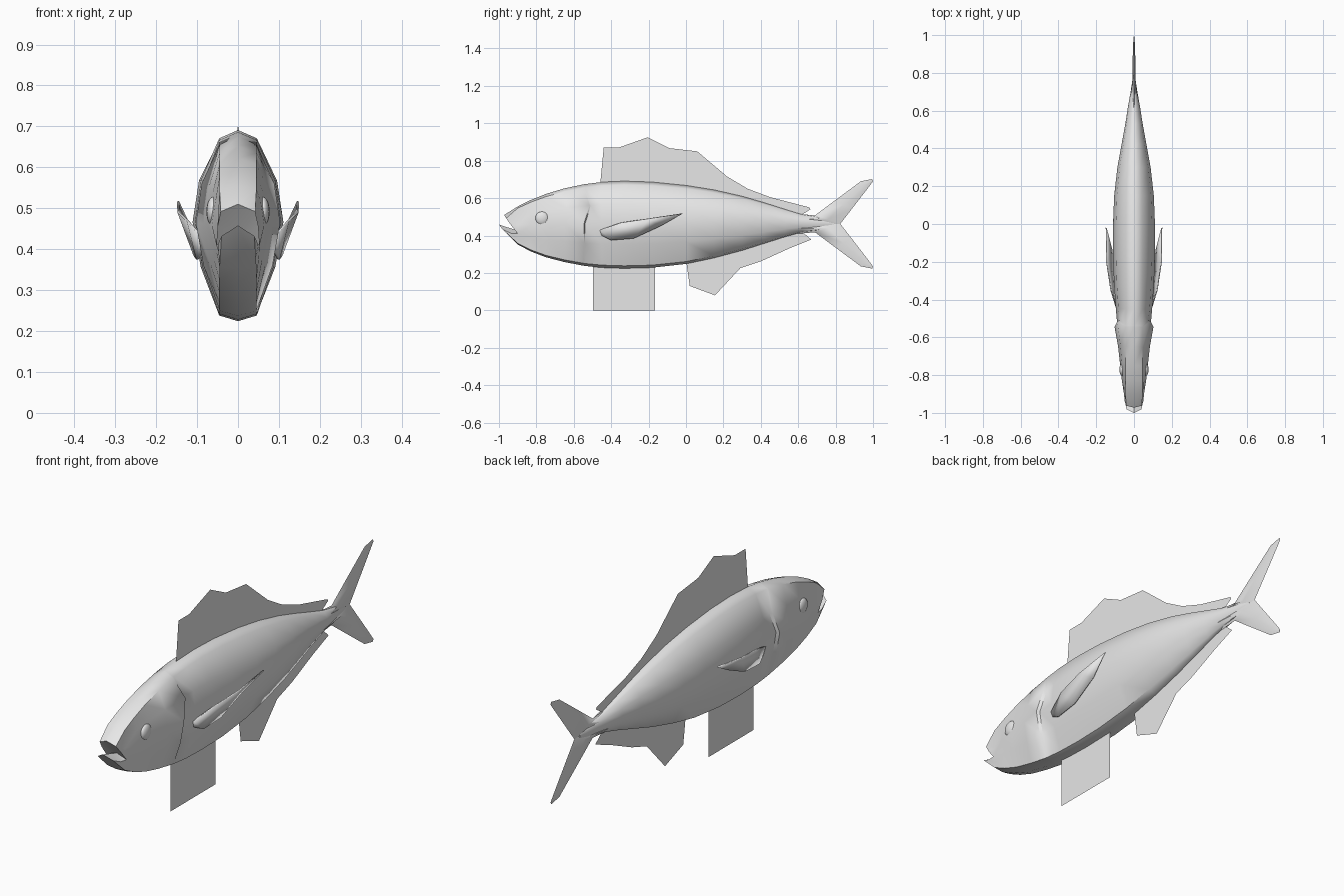
import bpy, bmesh, math
from mathutils import Matrix

if "Cube" in bpy.data.objects:
    bpy.data.objects.remove(bpy.data.objects["Cube"])

grey = bpy.data.materials.new("fish_grey")
grey.diffuse_color = (0.8, 0.8, 0.8, 1)
grey.use_nodes = True
grey.node_tree.nodes["Principled BSDF"].inputs["Base Color"].default_value = grey.diffuse_color


def finish(name, bm, angle=50, solid=True):
    """Turn a bmesh into a named, shaded object."""
    if solid:
        bmesh.ops.remove_doubles(bm, verts=bm.verts, dist=0.0005)
        bmesh.ops.recalc_face_normals(bm, faces=bm.faces)
    me = bpy.data.meshes.new(name)
    bm.to_mesh(me)
    bm.free()
    me.materials.append(grey)
    me.shade_smooth()
    me.set_sharp_from_angle(angle=math.radians(angle))
    ob = bpy.data.objects.new(name, me)
    bpy.context.collection.objects.link(ob)
    return ob


def bridge(bm, a, b):
    n = len(a)
    for i in range(n):
        j = (i + 1) % n
        bm.faces.new((a[i], a[j], b[j], b[i]))


# Body: rings of y, top, bottom, half width, shoulder half width, gill slant
rings = [
    (-0.90, 0.555, 0.352, 0.053, 0.045, 0),
    (-0.83, 0.590, 0.315, 0.064, 0.045, 0),
    (-0.75, 0.622, 0.284, 0.073, 0.045, 0),
    (-0.65, 0.652, 0.258, 0.084, 0.045, 0.01),
    (-0.545, 0.674, 0.238, 0.103, 0.045, 0.03),
    (-0.539, 0.675, 0.237, 0.088, 0.045, 0.03),
    (-0.45, 0.686, 0.228, 0.096, 0.046, 0),
    (-0.33, 0.691, 0.224, 0.105, 0.046, 0),
    (-0.18, 0.686, 0.228, 0.111, 0.046, 0),
    (0.00, 0.668, 0.248, 0.111, 0.045, 0),
    (0.15, 0.644, 0.280, 0.105, 0.042, 0),
    (0.30, 0.610, 0.320, 0.088, 0.036, 0),
    (0.42, 0.575, 0.358, 0.066, 0.028, 0),
    (0.53, 0.540, 0.393, 0.046, 0.020, 0),
    (0.62, 0.512, 0.418, 0.032, 0.013, 0),
    (0.70, 0.500, 0.427, 0.018, 0.008, 0),
    (0.79, 0.480, 0.445, 0.004, 0.002, 0),
]
bm = bmesh.new()
loops = []
for k, (y, t, b, w, s, g) in enumerate(rings):
    f = (0.52, 0.286, 0.14) if k == 0 else (0.74, 0.52, 0.28)
    h = t - b
    half = [(0, y, t), (s, y, b + 0.957 * h), (w * 0.86, y + g, b + f[0] * h),
            (w, y, b + f[1] * h), (w * 0.82, y, b + f[2] * h),
            (s, y, b + 0.03 * h), (0, y, b)]
    pts = half + [(-x, yy, z) for x, yy, z in half[5:0:-1]]
    loops.append([bm.verts.new(p) for p in pts])
for a, b in zip(loops, loops[1:]):
    bridge(bm, a, b)
bm.faces.new(loops[-1])

# Open mouth: each jaw runs from the first ring to its lip, then back to the throat
head = loops[0]
throat = bm.verts.new((0, -0.895, 0.425))


def jaw(ids, lip):
    outer = [head[i] for i in ids]
    pts = lip + [(-x, y, z) for x, y, z in lip[1::-1]]
    edge = [outer[0]] + [bm.verts.new(p) for p in pts] + [outer[-1]]
    for i in range(len(ids) - 1):
        quad = [outer[i], outer[i + 1], edge[i + 1], edge[i]]
        bm.faces.new(list(dict.fromkeys(quad)))
        bm.faces.new((edge[i], edge[i + 1], throat))


jaw([3, 2, 1, 0, 11, 10, 9], [(0.050, -0.935, 0.455), (0.042, -0.962, 0.492), (0, -0.972, 0.51)])
jaw([3, 4, 5, 6, 7, 8, 9], [(0.049, -0.935, 0.412), (0.040, -0.98, 0.432), (0, -1.0, 0.458)])
finish("body", bm)

# Forked tail: two mirrored lobes of lead edge, trailing edge and thickness
lobe = [((0.60, 0.515), (0.60, 0.4625), 0.026),
        ((0.69, 0.508), (0.825, 0.4625), 0.009),
        ((0.80, 0.590), (0.885, 0.540), 0.008),
        ((0.935, 0.690), (0.970, 0.650), 0.005),
        ((0.995, 0.702), (1.0, 0.690), 0.001)]
for side, name in ((1, "tail_upper_lobe"), (-1, "tail_lower_lobe")):
    bm = bmesh.new()
    prev = None
    for (ly, lz), (ty, tz), th in lobe:
        my, mz = (ly + ty) / 2, (lz + tz) / 2
        ring = [bm.verts.new((x, y, 0.4625 + side * (z - 0.4625))) for x, y, z in
                ((0, ly, lz), (th, my, mz), (0, ty, tz), (-th, my, mz))]
        if prev:
            bridge(bm, prev, ring)
        else:
            bm.faces.new(ring)
        prev = ring
    bm.faces.new(prev)
    finish(name, bm, 60)

# Flat fins on the centre line
fins = {
    "dorsal_fin": [(-0.46, 0.66), (-0.44, 0.87), (-0.36, 0.87), (-0.205, 0.925),
                   (-0.09, 0.867), (0.06, 0.85), (0.22, 0.715), (0.33, 0.65),
                   (0.45, 0.605), (0.66, 0.55), (0.665, 0.54), (0.61, 0.505),
                   (0.30, 0.58), (0.0, 0.63)],
    "anal_fin": [(0.0, 0.27), (0.02, 0.13), (0.155, 0.08), (0.205, 0.172),
                 (0.29, 0.225), (0.40, 0.262), (0.55, 0.33), (0.67, 0.378),
                 (0.61, 0.43), (0.30, 0.35)],
    "pelvic_fin": [(-0.497, 0.25), (-0.497, 0.0), (-0.165, 0.0), (-0.165, 0.25)],
}
for name, outline in fins.items():
    bm = bmesh.new()
    bm.faces.new([bm.verts.new((0, y, z)) for y, z in outline])
    bmesh.ops.triangulate(bm, faces=bm.faces)
    finish(name, bm, solid=False)

# Side fins and eyes, one per side
upper = [(0.088, -0.46, 0.43), (0.122, -0.35, 0.468), (0.145, -0.20, 0.49), (0.147, -0.02, 0.517)]
lower = [(0.085, -0.45, 0.40), (0.099, -0.40, 0.375), (0.106, -0.28, 0.385), (0.116, -0.14, 0.45)]
for side, tag in ((1, "right"), (-1, "left")):
    bm = bmesh.new()
    u = [bm.verts.new((side * x, y, z)) for x, y, z in upper]
    v = [bm.verts.new((side * x, y, z)) for x, y, z in lower]
    for i in range(3):
        bm.faces.new((u[i], u[i + 1], v[i + 1], v[i]))
    fin = finish("pectoral_fin_" + tag, bm)
    mod = fin.modifiers.new("thickness", 'SOLIDIFY')
    mod.thickness = 0.006
    mod.offset = 0

    bm = bmesh.new()
    place = Matrix.Translation((side * 0.061, -0.77, 0.492)) @ Matrix.Diagonal((0.45, 1, 1, 1))
    bmesh.ops.create_uvsphere(bm, u_segments=16, v_segments=10, radius=0.036, matrix=place)
    finish("eye_" + tag, bm, 60)
